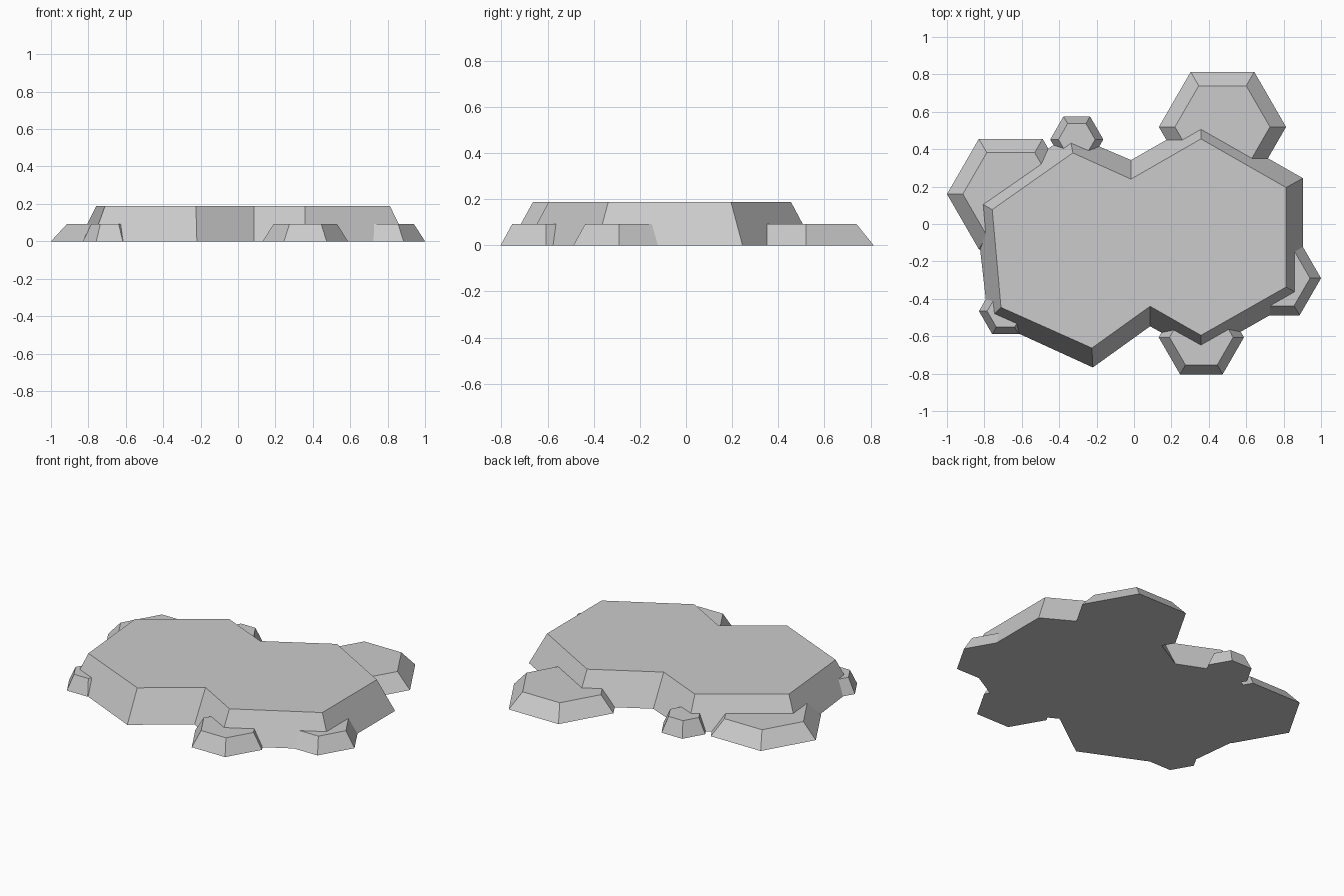
import bpy, bmesh
from math import cos, sin, pi

if "Cube" in bpy.data.objects:
    bpy.data.objects.remove(bpy.data.objects["Cube"])


def loft(name, bottom, top, height):
    """Flat-faced solid between a bottom outline at z=0 and a top outline."""
    bm = bmesh.new()
    low = [bm.verts.new((x, y, 0)) for x, y in bottom]
    high = [bm.verts.new((x, y, height)) for x, y in top]
    n = len(low)
    for i in range(n):
        j = (i + 1) % n
        bm.faces.new((low[i], low[j], high[j], high[i]))
    bm.faces.new(high)
    bm.faces.new(low[::-1])
    bmesh.ops.recalc_face_normals(bm, faces=bm.faces)
    mesh = bpy.data.meshes.new(name)
    bm.to_mesh(mesh)
    bm.free()
    obj = bpy.data.objects.new(name, mesh)
    bpy.context.collection.objects.link(obj)
    return obj


def hexagon(cx, cy, r):
    return [(cx + r * cos(i * pi / 3), cy + r * sin(i * pi / 3)) for i in range(6)]


# Main plateau, outlines counter-clockwise from the right back corner
plateau_top = [(0.813, 0.195), (0.358, 0.455), (-0.016, 0.24), (-0.327, 0.38),
               (-0.758, 0.077), (-0.711, -0.446), (-0.225, -0.663),
               (0.086, -0.44), (0.358, -0.595), (0.813, -0.337)]
plateau_base = [(0.903, 0.245), (0.358, 0.555), (-0.016, 0.342), (-0.345, 0.482),
                (-0.853, 0.13), (-0.78, -0.511), (-0.22, -0.767),
                (0.086, -0.547), (0.358, -0.697), (0.903, -0.387)]
loft("plateau", plateau_base, plateau_top, 0.188)

# Low hexagonal steps around the edge: centre, base radius, top radius
steps = {
    "step_back_right": (0.473, 0.519, 0.34, 0.254),
    "step_left": (-0.659, 0.16, 0.341, 0.256),
    "step_back_small": (-0.306, 0.452, 0.142, 0.098),
    "step_left_front_small": (-0.687, -0.466, 0.142, 0.098),
    "step_front": (0.36, -0.606, 0.228, 0.17),
    "step_right": (0.771, -0.29, 0.229, 0.17),
}
for name, (cx, cy, r0, r1) in steps.items():
    loft(name, hexagon(cx, cy, r0), hexagon(cx, cy, r1), 0.092)
